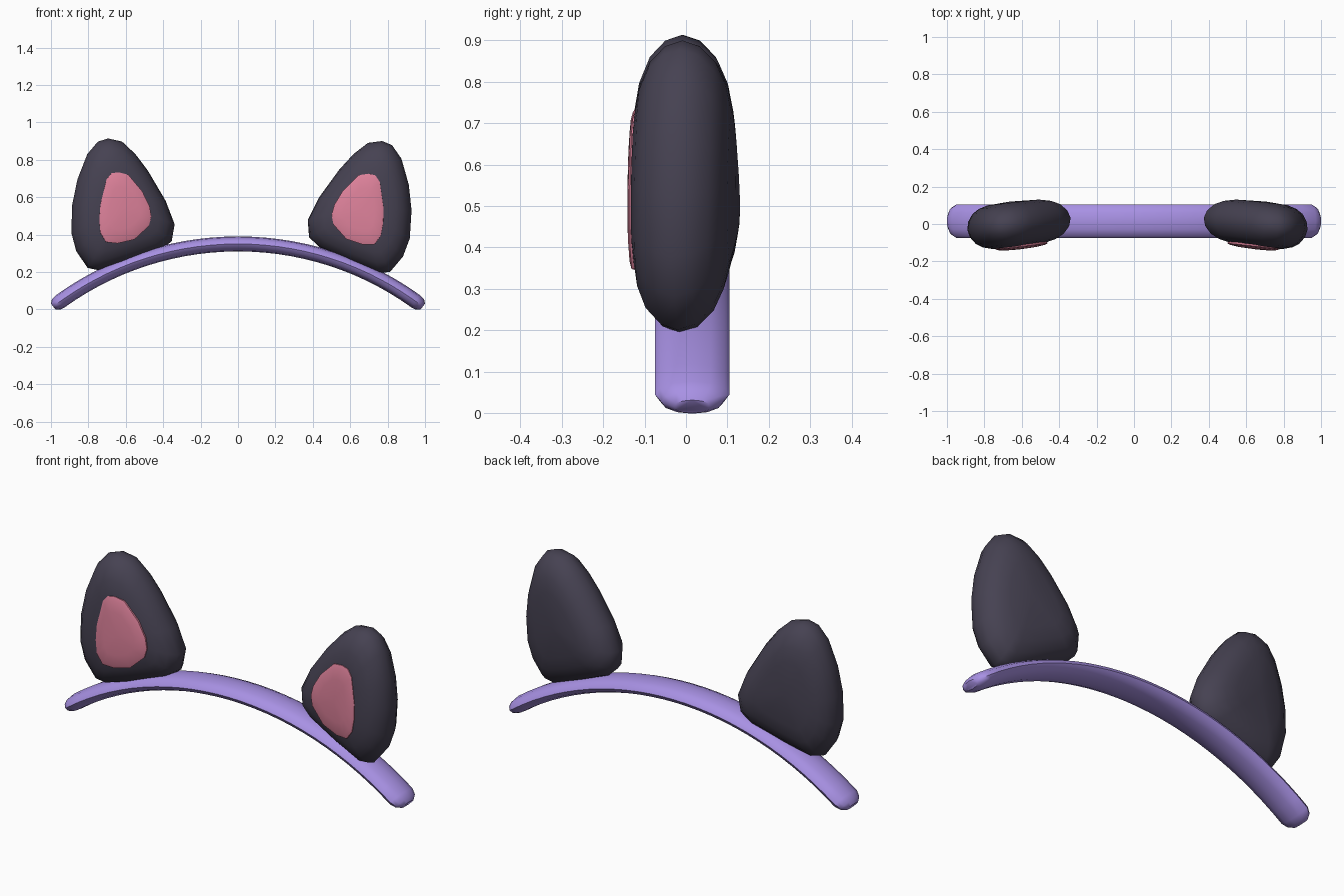
import bpy, bmesh, math
from mathutils import Matrix

if "Cube" in bpy.data.objects:
    bpy.data.objects.remove(bpy.data.objects["Cube"])


def material(name, rgb):
    m = bpy.data.materials.new(name)
    m.diffuse_color = (*rgb, 1)
    m.use_nodes = True
    m.node_tree.nodes["Principled BSDF"].inputs["Base Color"].default_value = m.diffuse_color
    return m


PURPLE = material("lilac", (0.392, 0.283, 0.775))
DARK = material("charcoal", (0.061, 0.054, 0.084))
PINK = material("pink", (0.73, 0.223, 0.328))


def loft(name, rings, mat, matrix=Matrix(), angle=40):
    """Skin a stack of equal-length point rings; one-point rings close to a tip."""
    bm = bmesh.new()
    loops = [[bm.verts.new(matrix @ Matrix.Translation(p).to_translation()) for p in r]
             for r in rings]
    for a, b in zip(loops, loops[1:]):
        n = max(len(a), len(b))
        for i in range(n):
            j = (i + 1) % n
            if len(a) == 1:
                bm.faces.new((a[0], b[j], b[i]))
            elif len(b) == 1:
                bm.faces.new((a[i], a[j], b[0]))
            else:
                bm.faces.new((a[i], a[j], b[j], b[i]))
    for l in (loops[0], loops[-1]):
        if len(l) > 2:
            bm.faces.new(l)
    bmesh.ops.recalc_face_normals(bm, faces=bm.faces)
    me = bpy.data.meshes.new(name)
    bm.to_mesh(me)
    bm.free()
    me.materials.append(mat)
    ob = bpy.data.objects.new(name, me)
    bpy.context.collection.objects.link(ob)
    bpy.ops.object.select_all(action='DESELECT')
    ob.select_set(True)
    bpy.context.view_layer.objects.active = ob
    bpy.ops.object.shade_smooth_by_angle(angle=math.radians(angle))
    return ob


# Headband: flattened oval section swept along an arc, with rounded ends
R, TOP = 1.625, 0.35
END = math.asin(0.988 / R)
STEPS = 28
stations = [(-END, 0.5, 0.5), (-END + 0.011, 0.82, 0.87)]
inner = END - 0.03
stations += [(-inner + 2 * inner * i / STEPS, 1, 1) for i in range(STEPS + 1)]
stations += [(END - 0.011, 0.82, 0.87), (END, 0.5, 0.5)]
band = []
for a, sy, sz in stations:
    ring = []
    for k in range(12):
        t = math.tau * k / 12
        r = R + 0.04 * sz * math.sin(t)
        ring.append((r * math.sin(a), 0.015 + 0.09 * sy * math.cos(t),
                     TOP - R + r * math.cos(a)))
    band.append(ring)
loft("headband", band, PURPLE)

# Ear outlines (x, z), drawn for the left ear
CX, CZ = -0.62, 0.53
OUTER = [(-.695, .914), (-.62, .897), (-.548, .83), (-.48, .74), (-.385, .58),
         (-.337, .455), (-.353, .364), (-.417, .315), (-.604, .25), (-.75, .21),
         (-.805, .222), (-.866, .31), (-.893, .41), (-.888, .56), (-.86, .695),
         (-.807, .83), (-.75, .897)]
INNER = [(-.652, .733), (-.60, .72), (-.524, .63), (-.485, .55), (-.476, .495),
         (-.49, .445), (-.567, .374), (-.658, .353), (-.72, .36), (-.75, .41),
         (-.756, .48), (-.75, .56), (-.717, .695), (-.69, .728)]


def rings_from(outline, steps):
    """Scale the outline towards its centre at each depth; scale 0 is a point."""
    mx = sum(p[0] for p in outline) / len(outline) - CX
    mz = sum(p[1] for p in outline) / len(outline) - CZ
    out = []
    for s, y in steps:
        pts = outline if s else outline[:1]
        out.append([(mx + (x - CX - mx) * s, y, mz + (z - CZ - mz) * s) for x, z in pts])
    return out


half = [(0, .124), (.5, .117), (.7, .103), (.85, .08), (.96, .042)]
ear_steps = [(s, -y) for s, y in half] + [(1, 0)] + half[::-1]
pad_steps = [(1, -.10), (1, -.121), (.9, -.127), (.6, -.133), (0, -.136)]

# Ears: turned slightly outwards; the right one also leans out a little more
yaw = Matrix.Rotation(math.radians(6.5), 4, 'Z')
places = {
    "left": Matrix.Translation((CX, 0, CZ)) @ yaw,
    "right": Matrix.Translation((0.66, 0, 0.525)) @ Matrix.Rotation(math.radians(5.5), 4, 'Y')
             @ Matrix.Scale(-1, 4, (1, 0, 0)) @ yaw,
}
for side, mtx in places.items():
    loft(side + "_ear", rings_from(OUTER, ear_steps), DARK, mtx, 50)
    loft(side + "_inner_ear", rings_from(INNER, pad_steps), PINK, mtx, 50)
